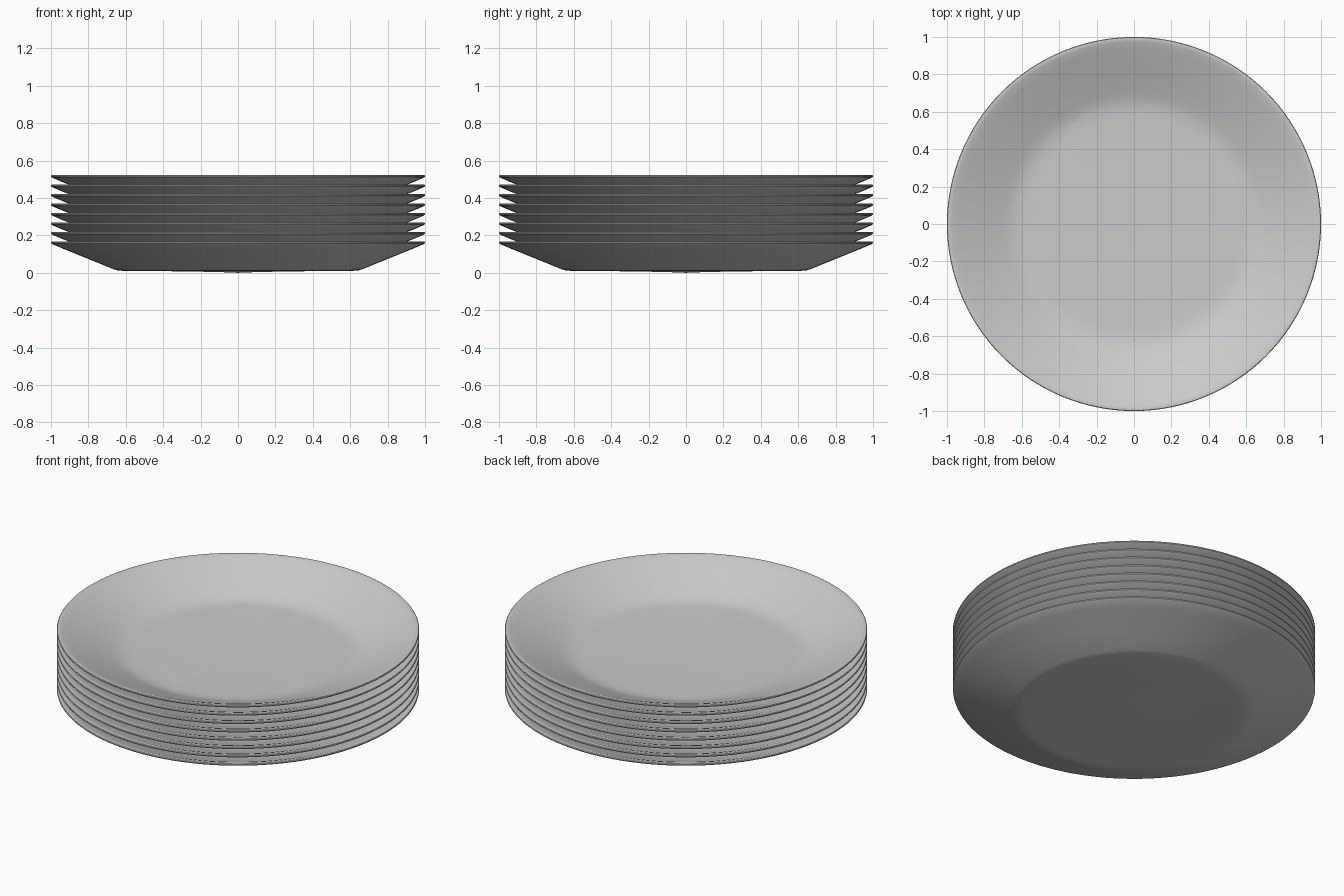
import bpy, bmesh, math
from mathutils import Vector

if "Cube" in bpy.data.objects:
    bpy.data.objects.remove(bpy.data.objects["Cube"])

PLATES, SPACING, SEGMENTS = 8, 0.0507, 128

# Half cross-section of one plate (radius, height): underside, rim, inside
PROFILE = [(0, 0), (0.1, 0.004), (0.3, 0.008), (0.6, 0.010), (0.64, 0.012),
           (0.665, 0.019), (0.82, 0.082), (0.95, 0.135), (0.992, 0.153), (0.999, 0.158),
           (1.0, 0.163), (0.997, 0.167), (0.988, 0.168), (0.975, 0.165),
           (0.94, 0.152), (0.80, 0.094), (0.70, 0.054), (0.665, 0.042),
           (0.63, 0.034), (0.58, 0.031), (0.3, 0.029), (0, 0.028)]

# One seed point per shard: cracks run halfway between neighbouring seeds
SEEDS = [Vector(p) for p in (
    (0, 0.45, 0.5), (-0.545, 0.778, 0.5), (0.328, 1.064, 0.5),
    (-0.27, -0.468, 0.5), (0.075, -0.302, 0.36), (0.239, -0.226, 0.47),
    (0.734, 0.022, 0.5), (0.85, -0.33, 0.5), (0.91, -0.70, 0.5))]


def make_stack():
    """Lathe the plate profile once for every plate in the stack."""
    bm = bmesh.new()
    for i in range(PLATES):
        verts = [bm.verts.new((r, 0, z + i * SPACING)) for r, z in PROFILE]
        edges = [bm.edges.new(pair) for pair in zip(verts, verts[1:])]
        bmesh.ops.spin(bm, geom=verts + edges, cent=(0, 0, 0), axis=(0, 0, 1),
                       angle=math.tau, steps=SEGMENTS)
    bmesh.ops.remove_doubles(bm, verts=bm.verts, dist=1e-5)
    bmesh.ops.recalc_face_normals(bm, faces=bm.faces)
    return bm


def cut_shard(bm, seed):
    """Keep only the material closest to this seed, closing every cut."""
    for other in SEEDS:
        if other is seed:
            continue
        cut = bmesh.ops.bisect_plane(
            bm, geom=bm.verts[:] + bm.edges[:] + bm.faces[:], dist=1e-6,
            plane_co=(seed + other) / 2, plane_no=other - seed, clear_outer=True)
        rim = [e for e in cut["geom_cut"]
               if isinstance(e, bmesh.types.BMEdge) and e.is_boundary]
        if rim:
            caps = bmesh.ops.edgeloop_fill(bm, edges=rim)["faces"]
            bmesh.ops.triangulate(bm, faces=caps)
    bmesh.ops.recalc_face_normals(bm, faces=bm.faces)


# Cracked stack of plates, one object per shard column
stack = make_stack()
for n, seed in enumerate(SEEDS):
    shard = stack.copy()
    cut_shard(shard, seed)
    mesh = bpy.data.meshes.new(f"plate_shards_{n + 1}")
    shard.to_mesh(mesh)
    shard.free()
    obj = bpy.data.objects.new(mesh.name, mesh)
    bpy.context.collection.objects.link(obj)
    bpy.ops.object.select_all(action='DESELECT')
    obj.select_set(True)
    bpy.context.view_layer.objects.active = obj
    bpy.ops.object.shade_smooth_by_angle(angle=math.radians(35))
stack.free()
